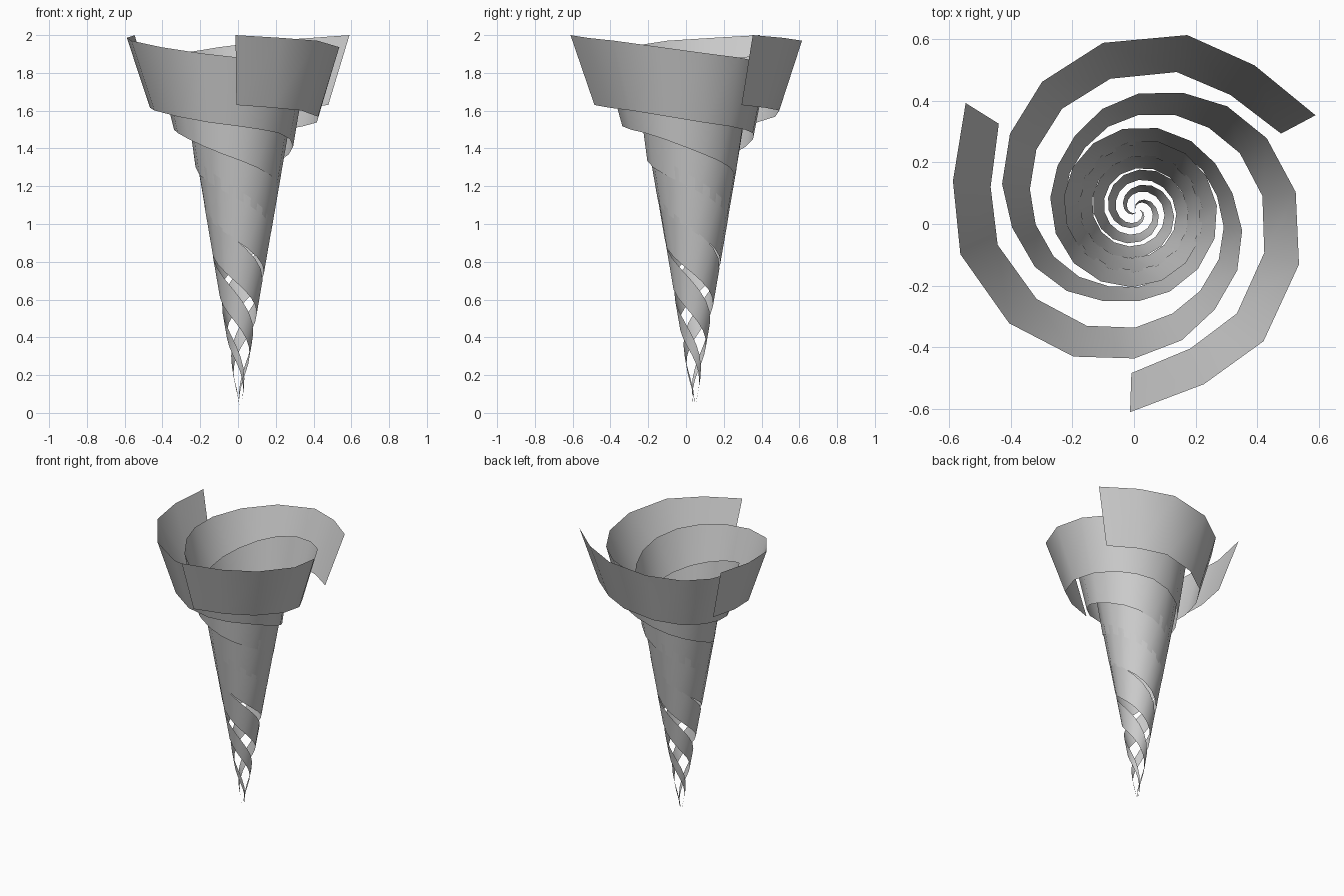
import bpy
from math import radians, cos, sin

if "Cube" in bpy.data.objects:
    bpy.data.objects.remove(bpy.data.objects["Cube"])

CENTRE = (0.01, 0.045)      # spiral axis
END_ANGLE = 28.0            # where the first ribbon ends at the rim
TOTAL = 960                 # degrees each ribbon winds down to the tip
SLOPE = 0.173               # radius per height of the tight lower cone

# Flared rim: winding angle, top radius, bottom radius
FLARE = [(0, .657, .53), (23, .606, .482), (46, .592, .467), (73.5, .555, .436),
         (98.5, .519, .41), (121, .482, .382), (141, .447, .355), (160, .41, .333),
         (181, .38, .31), (201, .348, .287), (222, .315, .264), (243, .296, .25),
         (264, .285, .237), (288, .275, .223)]
# Height of the lower edge by winding angle
LOWER = [(0, 1.63), (48, 1.60), (96, 1.54), (168, 1.475), (216, 1.38), (312, 1.22), (TOTAL, 0.0)]


def lower_height(a):
    for (a0, z0), (a1, z1) in zip(LOWER, LOWER[1:]):
        if a <= a1:
            return z0 + (z1 - z0) * (a - a0) / (a1 - a0)
    return 0.0


def ribbon_height(a):
    return 0.37 * (1 - (a / TOTAL) ** 2)


def ribbon_sections():
    rows = [(a, rt, rb) for a, rt, rb in FLARE]
    n = 28
    for i in range(n + 1):
        a = 312 + (TOTAL - 312) * i / n
        z = lower_height(a)
        rows.append((a, SLOPE * (z + ribbon_height(a)), SLOPE * z))
    return rows


def spiral_ribbon(name, turn):
    verts, faces = [], []
    for a, r_top, r_bot in ribbon_sections():
        t = radians(END_ANGLE + turn + a)
        z = lower_height(a)
        for r, h in ((r_bot, z), (r_top, z + ribbon_height(a))):
            verts.append((CENTRE[0] + r * cos(t), CENTRE[1] + r * sin(t), h))
    for i in range(0, len(verts) - 2, 2):
        faces.append((i, i + 1, i + 3, i + 2))
    mesh = bpy.data.meshes.new(name)
    mesh.from_pydata(verts, [], faces)
    mesh.validate()
    mesh.shade_smooth()
    ob = bpy.data.objects.new(name, mesh)
    bpy.context.collection.objects.link(ob)
    return ob


# Three identical ribbons wound around one axis
for k in range(3):
    spiral_ribbon(f"spiral_ribbon_{k + 1}", 120 * k)
